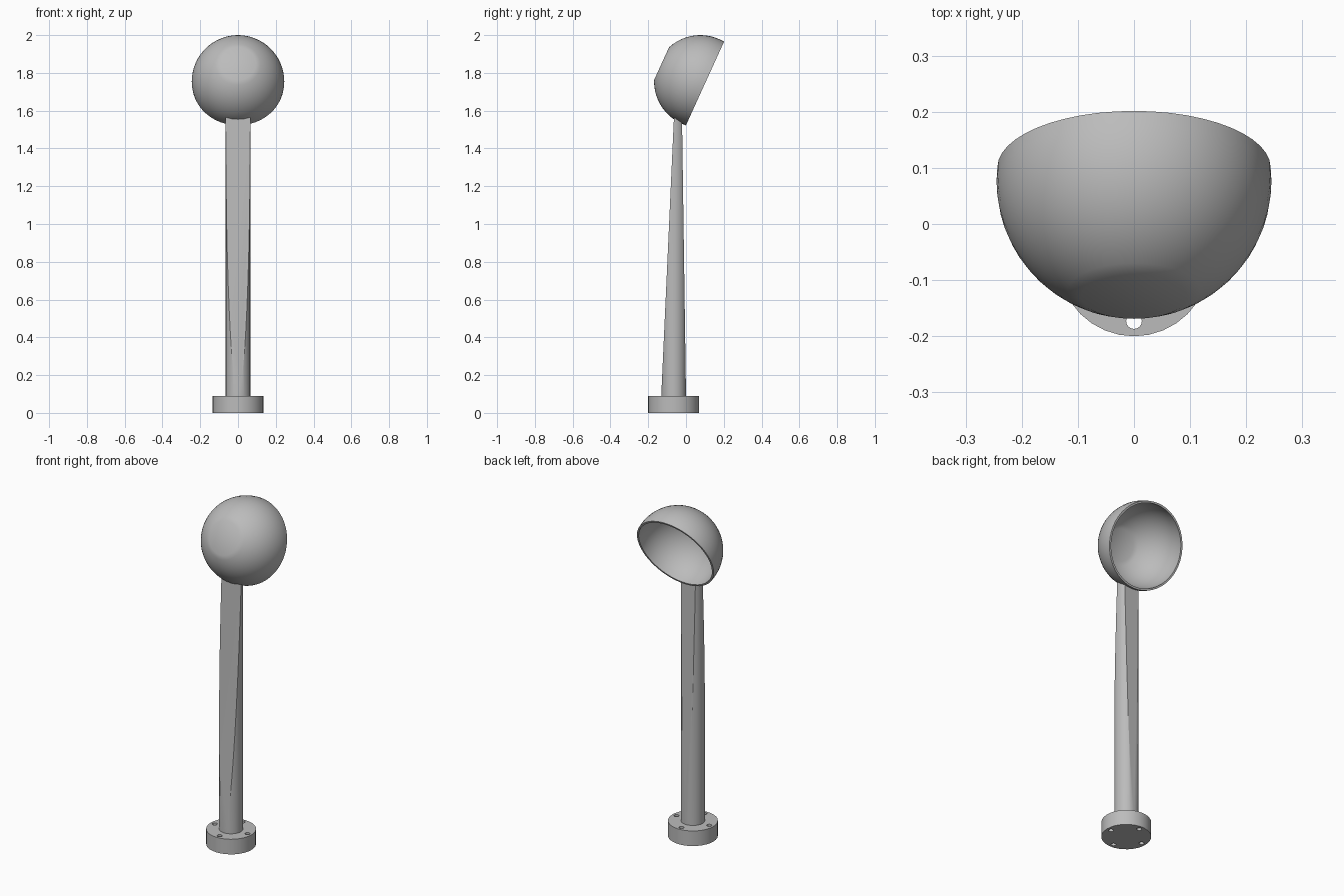
import bpy, bmesh
from math import sin, cos, acos, pi, radians
from mathutils import Matrix, Vector

if "Cube" in bpy.data.objects:
    bpy.data.objects.remove(bpy.data.objects["Cube"], do_unlink=True)

AXIS_Y = -0.065          # vertical axis shared by base and pole

gray = bpy.data.materials.new("light_gray")
gray.use_nodes = True
COLOUR = (0.5, 0.5, 0.5, 1)
gray.diffuse_color = COLOUR
gray.node_tree.nodes["Principled BSDF"].inputs["Base Color"].default_value = COLOUR


def add_object(name, bm):
    bmesh.ops.recalc_face_normals(bm, faces=bm.faces)
    mesh = bpy.data.meshes.new(name)
    bm.to_mesh(mesh)
    bm.free()
    mesh.materials.append(gray)
    obj = bpy.data.objects.new(name, mesh)
    bpy.context.collection.objects.link(obj)
    return obj


def smooth(obj, angle):
    bpy.ops.object.select_all(action="DESELECT")
    obj.select_set(True)
    bpy.context.view_layer.objects.active = obj
    bpy.ops.object.shade_smooth_by_angle(angle=radians(angle))


def add_cylinder(bm, x, y, bottom, top, radius, sides):
    bmesh.ops.create_cone(
        bm, cap_ends=True, segments=sides, radius1=radius, radius2=radius,
        depth=top - bottom, matrix=Matrix.Translation((x, y, (top + bottom) / 2)))


def slice_off(bm, point_a, point_b, outward):
    """Cut along a plane parallel to x through two (y, z) points and cap it."""
    a, b = Vector((0, *point_a)), Vector((0, *point_b))
    normal = (b - a).cross(Vector((1, 0, 0)))
    if normal.dot(Vector(outward)) < 0:
        normal.negate()
    geom = bm.verts[:] + bm.edges[:] + bm.faces[:]
    cut = bmesh.ops.bisect_plane(bm, geom=geom, plane_co=a, plane_no=normal,
                                 clear_outer=True)["geom_cut"]
    edges = [e for e in cut if isinstance(e, bmesh.types.BMEdge)]
    bmesh.ops.holes_fill(bm, edges=edges, sides=0)


# Round base with four bolt holes
bm = bmesh.new()
add_cylinder(bm, 0, AXIS_Y, 0, 0.09, 0.135, 32)
base = add_object("base", bm)
bm = bmesh.new()
for i in range(4):
    a = i * pi / 2
    add_cylinder(bm, 0.108 * cos(a), AXIS_Y + 0.108 * sin(a), -0.05, 0.15, 0.014, 16)
cutter = add_object("bolt_hole_cutter", bm)
cutter.hide_render = True
holes = base.modifiers.new("bolt_holes", "BOOLEAN")
holes.operation = "DIFFERENCE"
holes.object = cutter
bpy.context.view_layer.objects.active = base
bpy.ops.object.modifier_apply(modifier=holes.name)
bpy.data.objects.remove(cutter, do_unlink=True)
smooth(base, 30)

# Pole: a round bar planed flat at front and back, cut to meet the dome
bm = bmesh.new()
add_cylinder(bm, 0, AXIS_Y, 0.08, 1.65, 0.065, 48)
slice_off(bm, (-0.131, 0.09), (-0.064, 1.56), (0, -1, 0))
slice_off(bm, (0, 0.09), (-0.021, 1.55), (0, 1, 0))
slice_off(bm, (-0.065, 1.566), (-0.02, 1.54), (0, 0, 1))
smooth(add_object("pole", bm), 25)

# Dome: a hollow bowl with a flattened crown, tilted open to the back
RIM, CROWN, STEPS = -0.027, radians(22.8), 12


def arc(radius):
    end = acos(RIM / radius)
    angles = [CROWN + (end - CROWN) * i / STEPS for i in range(STEPS + 1)]
    return [(0, radius * cos(CROWN))] + [(radius * sin(t), radius * cos(t)) for t in angles]


bm = bmesh.new()
profile = arc(0.245) + arc(0.234)[::-1]
verts = [bm.verts.new((r, 0, z)) for r, z in profile]
edges = [bm.edges.new(pair) for pair in zip(verts, verts[1:])]
bmesh.ops.spin(bm, geom=verts + edges, axis=(0, 0, 1), cent=(0, 0, 0),
               angle=2 * pi, steps=48, use_merge=False)
bmesh.ops.remove_doubles(bm, verts=bm.verts, dist=0.0001)
bm.transform(Matrix.Translation((0, 0.076, 1.755)) @ Matrix.Rotation(radians(65.5), 4, "X"))
smooth(add_object("dome", bm), 35)
